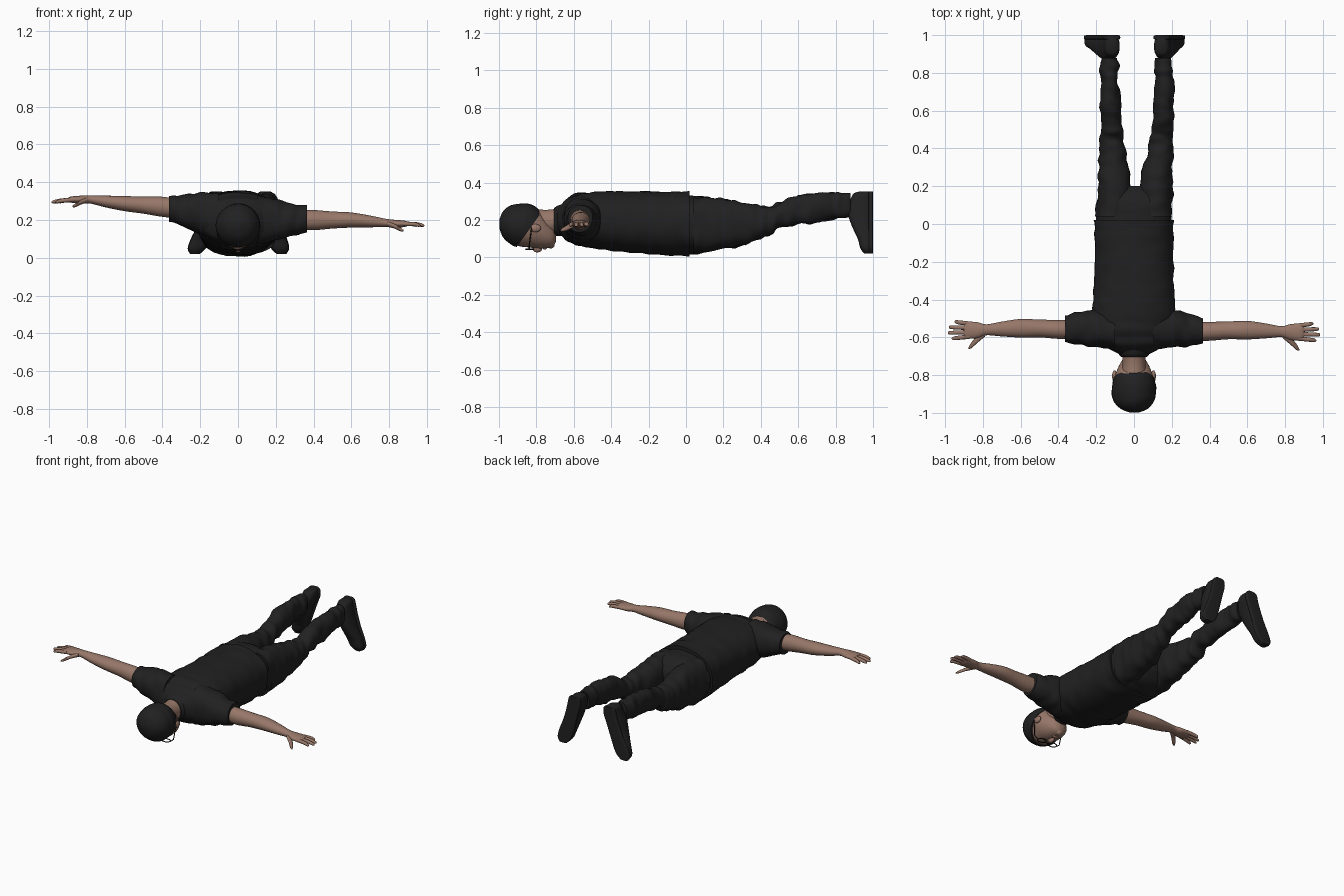
import bpy, bmesh
from math import cos, sin, pi, copysign
from mathutils import Vector, noise

cube = bpy.data.objects.get("Cube")
if cube:
    bpy.data.objects.remove(cube, do_unlink=True)


def material(name, color):
    mat = bpy.data.materials.new(name)
    mat.use_nodes = True
    mat.diffuse_color = (*color, 1)
    mat.node_tree.nodes["Principled BSDF"].inputs["Base Color"].default_value = (*color, 1)
    return mat


black_cloth = material("black cloth", (0.015, 0.015, 0.016))
skin = material("skin", (0.31, 0.185, 0.14))
black_frame = material("black frame", (0.01, 0.01, 0.01))


def finish(name, bm, mat):
    bmesh.ops.recalc_face_normals(bm, faces=bm.faces)
    mesh = bpy.data.meshes.new(name)
    bm.to_mesh(mesh)
    bm.free()
    mesh.materials.append(mat)
    obj = bpy.data.objects.new(name, mesh)
    bpy.context.collection.objects.link(obj)
    bpy.ops.object.select_all(action="DESELECT")
    obj.select_set(True)
    bpy.context.view_layer.objects.active = obj
    bpy.ops.object.shade_smooth_by_angle(angle=pi / 4)
    return obj


def spline(p, q, r, s, t):
    """Smooth blend between q and r, with p and s as neighbours."""
    return [b + t * ((c - a) + t * ((2 * a - 5 * b + 4 * c - d) + t * (3 * (b - c) + d - a))) / 2
            for a, b, c, d in zip(p, q, r, s)]


def loft(name, mat, axis, sections, power=2.0, wrinkle=0.0, sides=32, steps=6, cut=None):
    """Skin rings (position, centre a, centre b, radius a, radius b) along an axis."""
    last = len(sections) - 1
    rows = []
    for i in range(last):
        around = [sections[max(0, min(last, i + k))] for k in (-1, 0, 1, 2)]
        rows += [spline(*around, k / steps) for k in range(steps)]
    rows.append(sections[-1])
    bm = bmesh.new()
    rings = []
    for t, a, b, ra, rb in rows:
        ring = []
        for k in range(sides):
            angle = 2 * pi * k / sides
            c, s = cos(angle), sin(angle)
            co = [a + ra * copysign(abs(c) ** (2 / power), c),
                  b + rb * copysign(abs(s) ** (2 / power), s)]
            co.insert(axis, t)
            co = Vector(co)
            if wrinkle:
                # folds run mostly around the limb
                freq = Vector((9, 9, 9))
                freq[axis] = 24
                out = [c, s]
                out.insert(axis, 0)
                co += Vector(out) * wrinkle * (noise.noise(co * freq) - 0.3)
            ring.append(bm.verts.new(co))
        rings.append(ring)
    for low, high in zip(rings, rings[1:]):
        for k in range(sides):
            n = (k + 1) % sides
            bm.faces.new((low[k], low[n], high[n], high[k]))
    bm.faces.new(rings[0])
    bm.faces.new(rings[-1])
    if cut:
        bmesh.ops.bisect_plane(bm, geom=bm.verts[:] + bm.edges[:] + bm.faces[:],
                               plane_co=cut[0], plane_no=cut[1], clear_outer=True)
        bmesh.ops.holes_fill(bm, edges=[e for e in bm.edges if e.is_boundary])
    return finish(name, bm, mat)


def ball(name, mat, center, radii):
    bm = bmesh.new()
    bmesh.ops.create_uvsphere(bm, u_segments=20, v_segments=12, radius=1)
    bmesh.ops.scale(bm, vec=radii, verts=bm.verts)
    bmesh.ops.translate(bm, vec=center, verts=bm.verts)
    return finish(name, bm, mat)


def wire(name, mat, points, radius, cyclic=False):
    curve = bpy.data.curves.new(name, "CURVE")
    curve.dimensions = "3D"
    curve.bevel_depth = radius
    curve.bevel_resolution = 2
    line = curve.splines.new("POLY")
    line.points.add(len(points) - 1)
    for point, co in zip(line.points, points):
        point.co = (*co, 1)
    line.use_cyclic_u = cyclic
    curve.materials.append(mat)
    bpy.context.collection.objects.link(bpy.data.objects.new(name, curve))


# Shirt body, collar and hips
loft("shirt", black_cloth, 1, [
    (-.69, 0, .2, .075, .06), (-.66, 0, .2, .14, .09), (-.62, 0, .2, .2, .125),
    (-.55, 0, .2, .215, .145), (-.45, 0, .198, .222, .157), (-.3, 0, .19, .212, .165),
    (-.1, 0, .182, .211, .172), (.02, 0, .18, .213, .175)], 2.3, .008, 48)
loft("collar", black_cloth, 1, [
    (-.705, 0, .19, .068, .073), (-.69, 0, .195, .08, .08), (-.66, 0, .2, .09, .085)])
loft("trouser_seat", black_cloth, 1, [
    (-.02, 0, .172, .2, .158), (.08, 0, .175, .2, .155), (.15, 0, .18, .18, .135),
    (.2, 0, .18, .09, .08)], 2.3, .006, 48)

# Legs and shoes; each leg has its own sideways drift
for side, label, drift in ((1, "left", 0), (-1, "right", -.03)):
    rings = [(.04, .107, .175, .1, .152), (.18, .115, .18, .095, .14), (.3, .125, .18, .085, .12),
             (.4, .14, .19, .07, .09), (.46, .145, .2, .066, .08), (.5, .15, .23, .062, .07),
             (.6, .155, .252, .059, .081), (.7, .16, .265, .055, .084), (.78, .16, .276, .05, .076),
             (.82, .16, .28, .054, .074), (.88, .155, .28, .046, .064)]
    loft(label + "_trouser_leg", black_cloth, 1,
         [(y, side * (x + drift * min(1, y * 2)), z, rx, rz) for y, x, z, rx, rz in rings],
         2.2, .014)
    rings = [(.352, .145, .955, .022, .03), (.34, .146, .945, .037, .05), (.3, .15, .938, .043, .062),
             (.24, .165, .932, .042, .067), (.17, .185, .942, .044, .056),
             (.1, .208, .959, .049, .041), (.05, .223, .966, .045, .034), (.02, .23, .973, .022, .02)]
    feet = [(z, side * (x + drift * min(1, z * 3.3)), y, rx, ry) for z, x, y, rx, ry in rings]
    loft(label + "_shoe", black_cloth, 2, feet, 2.4)
    loft(label + "_shoe_sole", black_cloth, 2,
         [(z, x, .988, rx + .003, .012) for z, x, y, rx, ry in feet], 5)

# Sleeves, arms and hands; heights list the shoulder-to-finger slope
slopes = ((1, "left", (.2, .2, .2, .205, .2, .2, .185, .18, .178), -.01),
          (-1, "right", (.21, .235, .25, .257, .27, .287, .309, .308, .302), 0))
for side, label, heights, shift in slopes:
    h_in, h_shoulder, h_sleeve, h_cuff, h_upper, h_elbow, h_wrist, h_palm, h_tip = heights
    loft(label + "_sleeve", black_cloth, 0, [
        (side * .1, -.57, h_in, .1, .135), (side * .2, -.553, h_shoulder, .103, .113),
        (side * .29, -.552 + shift, h_sleeve, .09, .087),
        (side * .365, -.555 + shift, h_cuff, .071, .071)], 2.2, .01)
    loft(label + "_arm", skin, 0, [
        (side * .3, -.558 + shift, h_cuff, .05, .05), (side * .4, -.558 + shift, h_upper, .05, .053),
        (side * .5, -.553 + shift, (h_upper + h_elbow) / 2, .047, .045),
        (side * .6, -.552 + shift, h_elbow, .049, .04),
        (side * .7, -.556 + shift, (h_elbow + h_wrist) / 2, .039, .031),
        (side * .78, -.56 + shift, h_wrist, .029, .022),
        (side * .83, -.562 + shift, h_palm, .042, .021),
        (side * .88, -.562 + shift, h_palm, .045, .017), (side * .9, -.562 + shift, h_palm, .036, .01)])
    for finger, offset, tip in (("index", -.034, .965), ("middle", -.011, .986),
                                ("ring", .012, .98), ("little", .034, .95)):
        y = -.562 + shift + offset
        loft(label + "_" + finger + "_finger", skin, 0, [
            (side * .87, y, h_palm, .012, .012), (side * (tip + .9) / 2, y + offset * .2, h_tip, .011, .011),
            (side * (tip - .008), y + offset * .3, h_tip - .006, .009, .008),
            (side * tip, y + offset * .3, h_tip - .007, .003, .003)], sides=12, steps=4)
    loft(label + "_thumb", skin, 0, [
        (side * .79, -.575 + shift, h_palm, .022, .015), (side * .83, -.61 + shift, h_palm - .014, .02, .012),
        (side * .86, -.641 + shift, h_palm - .03, .016, .01),
        (side * .875, -.656 + shift, h_palm - .036, .005, .004)], sides=12, steps=4)

# Head, neck and face
skull = [(-.988, 0, .18, .02, .02), (-.97, 0, .178, .063, .062), (-.935, 0, .174, .094, .094),
         (-.89, 0, .17, .107, .11), (-.84, 0, .167, .106, .113), (-.79, 0, .153, .096, .105),
         (-.74, 0, .125, .074, .075), (-.71, 0, .112, .052, .052), (-.695, 0, .112, .022, .025)]
loft("head", skin, 1, skull)
loft("neck", skin, 1, [(-.82, 0, .19, .07, .07), (-.74, 0, .19, .06, .065), (-.64, 0, .2, .066, .068)])
ball("nose", skin, (0, -.795, .047), (.015, .026, .02))
ball("lips", skin, (0, -.755, .052), (.025, .011, .01))
ball("chin", skin, (0, -.722, .068), (.026, .02, .02))

# Close cap covering the skull, trimmed on a slant from brow to nape
loft("cap", black_cloth, 1,
     [(y * 1.01, x, z, rx * 1.07 + .003, rz * 1.05 + .002) for y, x, z, rx, rz in skull],
     wrinkle=.004, cut=((0, -.91, .05), (0, 1, -.72)))

# Ears and glasses
for side, label in ((1, "left"), (-1, "right")):
    ball(label + "_ear", skin, (side * .103, -.805, .157), (.013, .03, .022))
    rim = [(side * .042 + .03 * cos(k * pi / 10), -.835 + .022 * sin(k * pi / 10), .044)
           for k in range(20)]
    wire(label + "_glasses_rim", black_frame, rim, .003, True)
    wire(label + "_glasses_arm", black_frame,
         [(side * .072, -.838, .044), (side * .1, -.838, .065), (side * .112, -.825, .16)], .003)
wire("glasses_bridge", black_frame, [(-.013, -.838, .043), (.013, -.838, .043)], .003)
